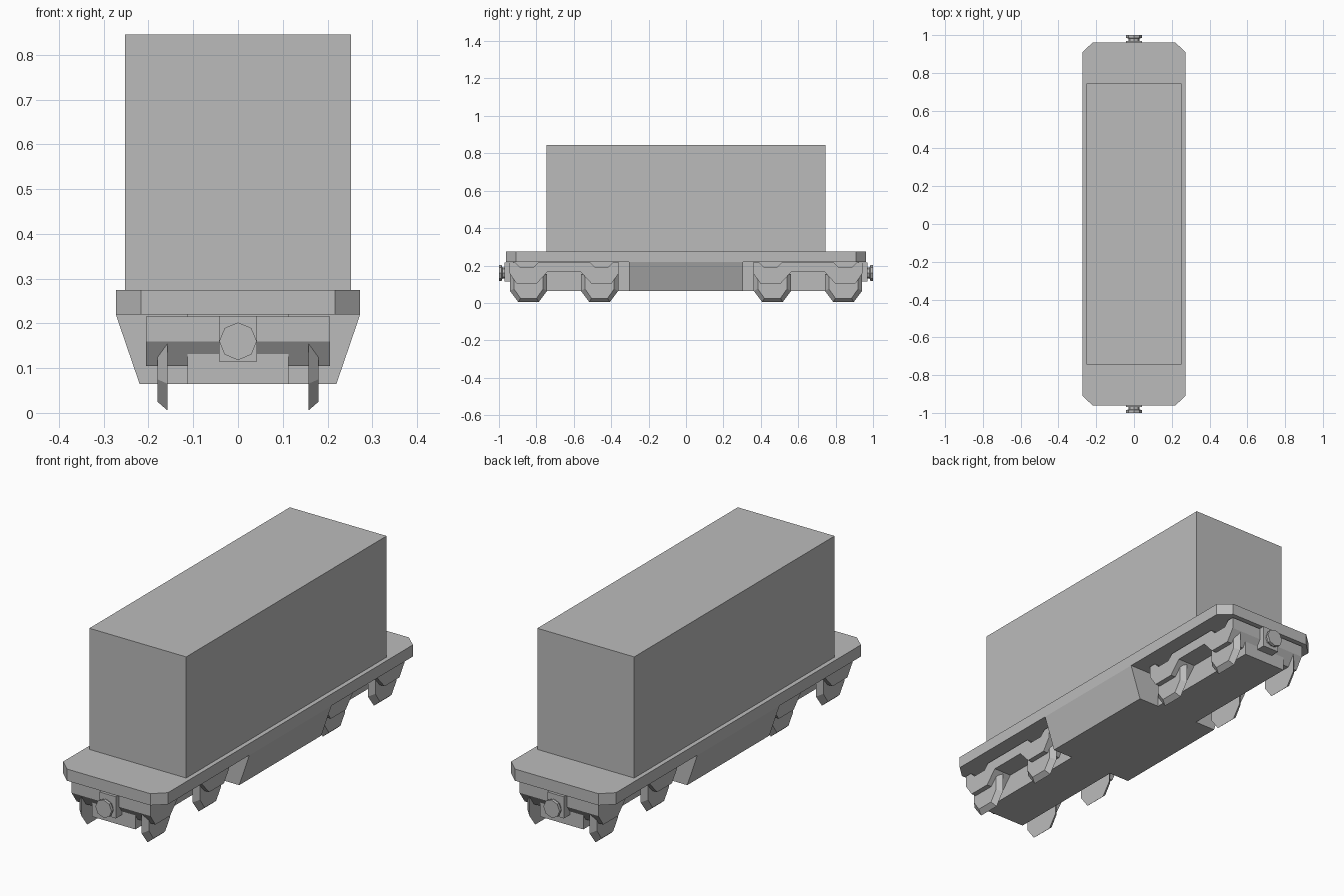
import bpy
import bmesh
import math
from mathutils import Vector

cube = bpy.data.objects.get("Cube")
if cube:
    bpy.data.objects.remove(cube, do_unlink=True)

grey = bpy.data.materials.new("plain grey")
grey.use_nodes = True
grey.diffuse_color = (0.5, 0.5, 0.5, 1)
grey.node_tree.nodes["Principled BSDF"].inputs["Base Color"].default_value = (0.5, 0.5, 0.5, 1)


def loft(name, rings):
    """Join matching closed rings of points and cap both ends."""
    bm = bmesh.new()
    loops = [[bm.verts.new(Vector(p)) for p in ring] for ring in rings]
    n = len(loops[0])
    for a, b in zip(loops, loops[1:]):
        for i in range(n):
            j = (i + 1) % n
            bm.faces.new((a[i], a[j], b[j], b[i]))
    bm.faces.new(loops[0])
    bm.faces.new(loops[-1])
    bmesh.ops.recalc_face_normals(bm, faces=bm.faces)
    mesh = bpy.data.meshes.new(name)
    bm.to_mesh(mesh)
    bm.free()
    mesh.materials.append(grey)
    obj = bpy.data.objects.new(name, mesh)
    bpy.context.collection.objects.link(obj)
    return obj


def box(name, x, y0, y1, z0, z1):
    ring = [(-x, y0), (x, y0), (x, y1), (-x, y1)]
    return loft(name, [[(a, b, z) for a, b in ring] for z in (z0, z1)])


# Load and deck with clipped corners
box("container", 0.252, -0.745, 0.745, 0.275, 0.845)
corner = [(0.273, 0.91), (0.217, 0.962)]
deck = corner + [(-x, y) for x, y in reversed(corner)]
deck += [(-x, -y) for x, y in deck]
loft("deck", [[(x, y, z) for x, y in deck] for z in (0.22, 0.275)])

# Tapered belly and the centre sill running through it
belly = [(-0.273, 0.22), (0.273, 0.22), (0.22, 0.065), (-0.22, 0.065)]
loft("belly", [[(x, y, z) for x, z in belly] for y in (-0.305, 0.305)])
box("centre_sill", 0.113, -0.925, 0.925, 0.065, 0.22)

# Bogie block outline: dips over each wheel, given as offset from its centre
half = [(0.0, 0.215), (0.14, 0.215), (0.165, 0.19), (0.235, 0.19),
        (0.26, 0.215), (0.293, 0.215), (0.293, 0.16), (0.255, 0.105),
        (0.145, 0.105), (0.09, 0.165), (0.0, 0.165)]
block = half + [(-y, z) for y, z in half[-2:0:-1]]

# Wheel plate outlines: full size inside, bevelled smaller outside
inner = [(-0.1, 0.155), (-0.1, 0.065), (-0.055, 0.005),
         (0.055, 0.005), (0.1, 0.065), (0.1, 0.155)]
outer = [(-0.078, 0.148), (-0.078, 0.075), (-0.043, 0.025),
         (0.043, 0.025), (0.078, 0.075), (0.078, 0.148)]


def octagon(y, r):
    return [(r * math.sin(k * math.pi / 4), y, 0.16 + r * math.cos(k * math.pi / 4))
            for k in range(8)]


for end, s in (("front", -1), ("back", 1)):
    mid = s * 0.652
    loft(end + "_bogie", [[(x, mid + y, z) for y, z in block] for x in (-0.205, 0.205)])
    for side, t in (("left", 1), ("right", -1)):
        for place, off in (("inner", -0.19), ("outer", 0.19)):
            yc = mid + s * off
            loft(f"{end}_{side}_{place}_wheel",
                 [[(t * x, yc + y, z) for y, z in ring]
                  for x, ring in ((0.157, inner), (0.18, outer))])
    # Coupler: mounting plate, neck and octagonal head
    box(end + "_coupler_plate", 0.043, *sorted((s * 0.92, s * 0.97)), 0.115, 0.217)
    loft(end + "_coupler", [octagon(s * y, r) for y, r in
                            ((0.965, 0.03), (0.982, 0.03), (0.986, 0.042), (1.0, 0.042))])
